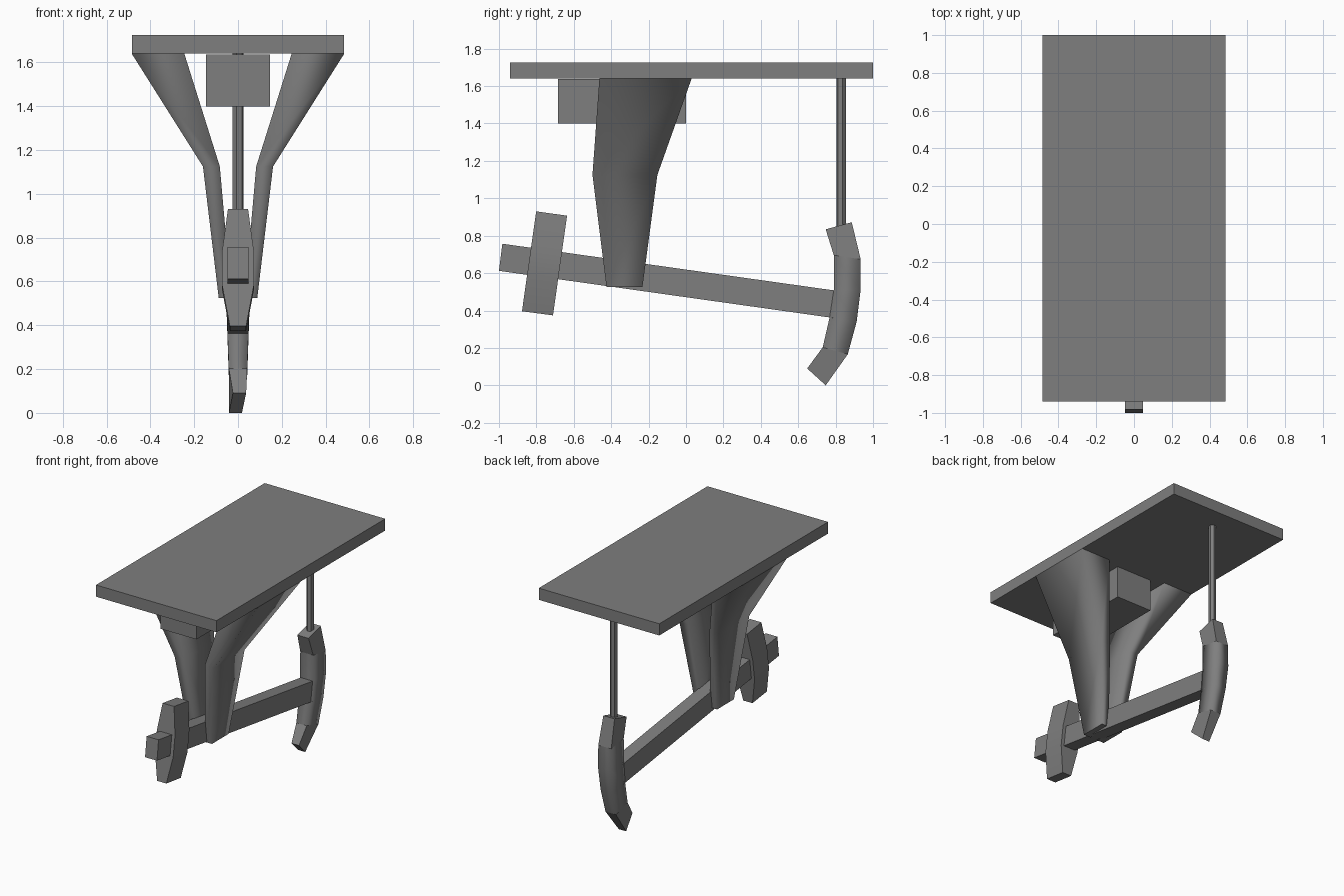
import bpy, bmesh, math
from mathutils import Vector

if "Cube" in bpy.data.objects:
    bpy.data.objects.remove(bpy.data.objects["Cube"])

# Dark grey paint shared by every part
paint = bpy.data.materials.new("dark_grey")
paint.diffuse_color = (.21, .21, .21, 1)
paint.use_nodes = True
paint.node_tree.nodes["Principled BSDF"].inputs["Base Color"].default_value = paint.diffuse_color


def loft(name, rings, smooth=(), angle=32):
    """Skin equal-length rings, cap both ends, smooth the listed segments."""
    bm = bmesh.new()
    loops = [[bm.verts.new(Vector(p)) for p in r] for r in rings]
    n = len(loops[0])
    for k, (a, b) in enumerate(zip(loops, loops[1:])):
        for i in range(n):
            j = (i + 1) % n
            bm.faces.new((a[i], a[j], b[j], b[i])).material_index = 0
    bm.faces.new(loops[0])
    bm.faces.new(loops[-1][::-1])
    bmesh.ops.recalc_face_normals(bm, faces=bm.faces[:])
    me = bpy.data.meshes.new(name)
    bm.to_mesh(me)
    bm.free()
    me.materials.append(paint)
    ob = bpy.data.objects.new(name, me)
    bpy.context.collection.objects.link(ob)
    if smooth:
        bpy.ops.object.select_all(action='DESELECT')
        ob.select_set(True)
        bpy.context.view_layer.objects.active = ob
        bpy.ops.object.shade_smooth_by_angle(angle=math.radians(angle))
        for f in me.polygons:
            f.use_smooth = f.index // n in smooth and f.index < n * (len(rings) - 1)
    return ob


def rect(x0, x1, y0, y1, z):
    return [(x0, y0, z), (x1, y0, z), (x1, y1, z), (x0, y1, z)]


def span(hw, a, b):
    """Ring of half width hw between two side-view points (y, z)."""
    return [(-hw, *a), (hw, *a), (hw, *b), (-hw, *b)]


# Platform and gearbox
loft("platform", [rect(-.485, .485, -.94, 1, z) for z in (1.64, 1.725)])
loft("gearbox", [rect(-.145, .145, -.685, 0, z) for z in (1.40, 1.637)])

# Pair of bent support legs, rounded by shading
for side, s in (("right", 1), ("left", -1)):
    loft(side + "_support", [
        rect(s * .03, s * .088, -.425, -.233, .525),
        rect(s * .083, s * .16, -.50, -.153, 1.125),
        rect(s * .245, s * .485, -.463, .03, 1.64)], (0, 1), 179)

# Tilted walking beam
loft("walking_beam", [span(.048, (-1, .612), (-.982, .757)),
                      span(.048, (.81, .357), (.83, .502))])

# Counterweight, widest at mid height
low, high = ((-.877, .396), (-.711, .374)), ((-.801, .93), (-.636, .907))
loft("counterweight", [
    span(hw, *[tuple(Vector(p).lerp(Vector(q), t)) for p, q in zip(low, high)])
    for t, hw in ((0, .037), (.355, .073), (.635, .073), (1, .046))], (0, 1, 2))

# Curved head with flat ends and a slightly twisted lower tip
head = [span(.045, (.747, .834), (.886, .872)),
        span(.052, (.79, .696), (.934, .674)),
        span(.054, (.79, .51), (.934, .513)),
        span(.048, (.768, .364), (.913, .343)),
        span(.042, (.731, .203), (.865, .166))]
head.append([(-.023, .648, .09), (.037, .648, .09), (.018, .747, 0), (-.041, .747, 0)])
loft("beam_head", head, (1, 2, 3), 179)

# Hanging rod
loft("hanging_rod", [[(.025 * math.cos(a), .83 + .025 * math.sin(a), z)
                      for a in (math.radians(15 + 60 * i) for i in range(6))]
                     for z in (.80, 1.645)])
